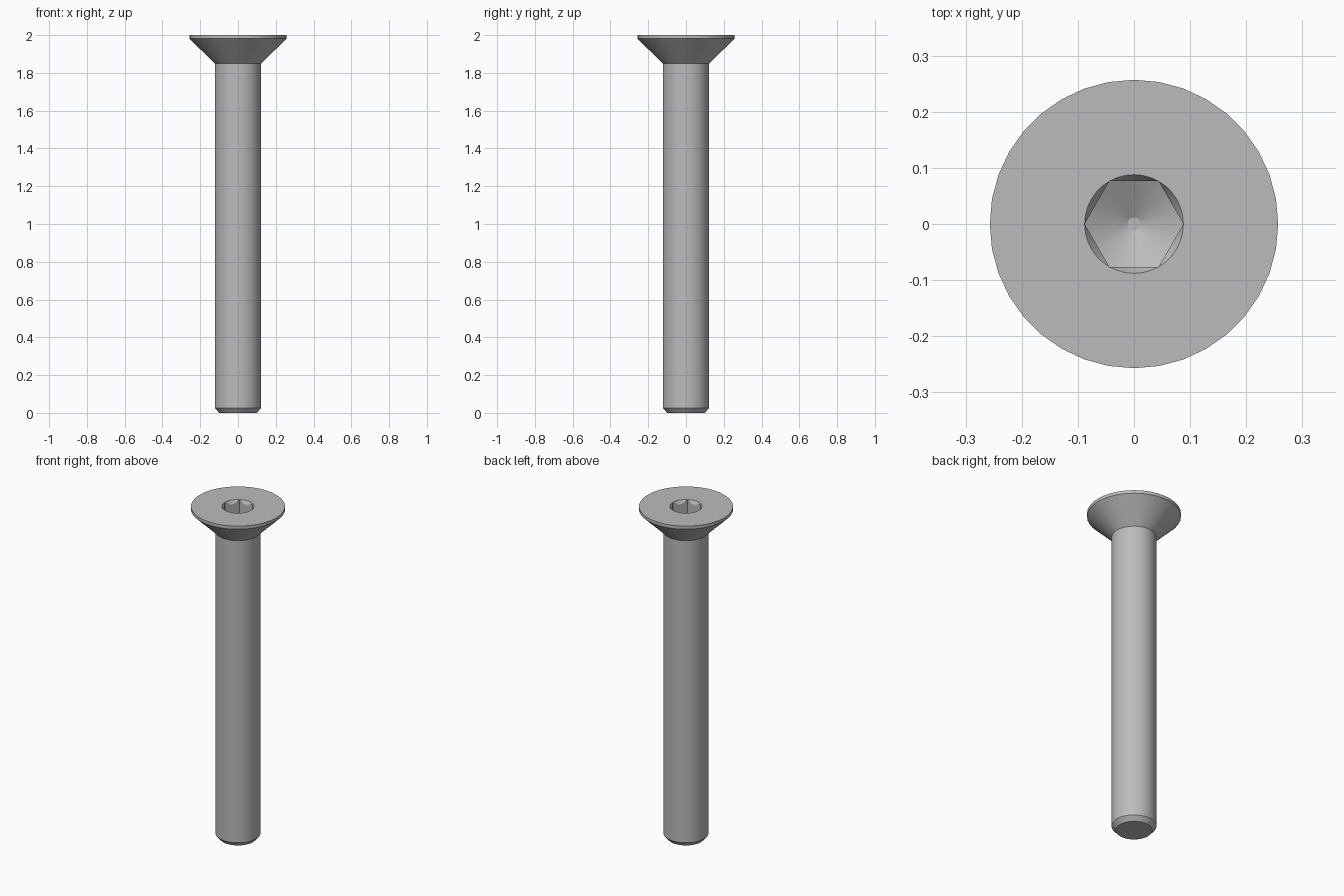
import bpy
import bmesh
from math import cos, sin, pi, radians, sqrt

if "Cube" in bpy.data.objects:
    bpy.data.objects.remove(bpy.data.objects["Cube"], do_unlink=True)

SIDES = 36
SHAFT_R = 0.123
HEAD_R = 0.257
SOCKET_R = 0.088
TOP = 2.0

steel = bpy.data.materials.new("grey_steel")
steel.use_nodes = True
GREY = (0.5, 0.5, 0.5, 1)
steel.diffuse_color = GREY
steel.node_tree.nodes["Principled BSDF"].inputs["Base Color"].default_value = GREY


def circle(r, z):
    """A level ring of the turned outline."""
    return lambda a: (r, z)


def hexagon(z, slope):
    """A hexagonal ring whose height follows a cone through its corners."""
    def point(a):
        r = SOCKET_R * cos(pi / 6) / cos(a % (pi / 3) - pi / 6)
        return r, z - (SOCKET_R - r) * slope
    return point


rings = [
    # shaft with chamfered tip
    circle(0.1, 0), circle(SHAFT_R, 0.027), circle(SHAFT_R, 1.85),
    # countersunk head
    circle(HEAD_R, 1.981), circle(HEAD_R, TOP),
    # hexagonal socket: chamfered mouth, walls, drilled floor
    circle(SOCKET_R, TOP), hexagon(TOP, sqrt(3)),
    hexagon(1.905, 1 / sqrt(3)), circle(0.012, 1.862),
]

# Loft the rings into one closed solid
bm = bmesh.new()
loops = []
for ring in rings:
    loop = []
    for i in range(SIDES):
        a = 2 * pi * i / SIDES
        r, z = ring(a)
        loop.append(bm.verts.new((r * cos(a), r * sin(a), z)))
    loops.append(loop)
for low, high in zip(loops, loops[1:]):
    for i in range(SIDES):
        j = (i + 1) % SIDES
        bm.faces.new((low[i], low[j], high[j], high[i]))
bm.faces.new(loops[0][::-1])
bm.faces.new(loops[-1])
bmesh.ops.remove_doubles(bm, verts=bm.verts[:], dist=0.0001)
bmesh.ops.recalc_face_normals(bm, faces=bm.faces[:])

mesh = bpy.data.meshes.new("countersunk_screw")
bm.to_mesh(mesh)
bm.free()
mesh.materials.append(steel)
screw = bpy.data.objects.new("countersunk_screw", mesh)
bpy.context.collection.objects.link(screw)

# Smooth the turned surfaces, keep the machined edges sharp
bpy.ops.object.select_all(action="DESELECT")
screw.select_set(True)
bpy.context.view_layer.objects.active = screw
bpy.ops.object.shade_smooth_by_angle(angle=radians(25))
